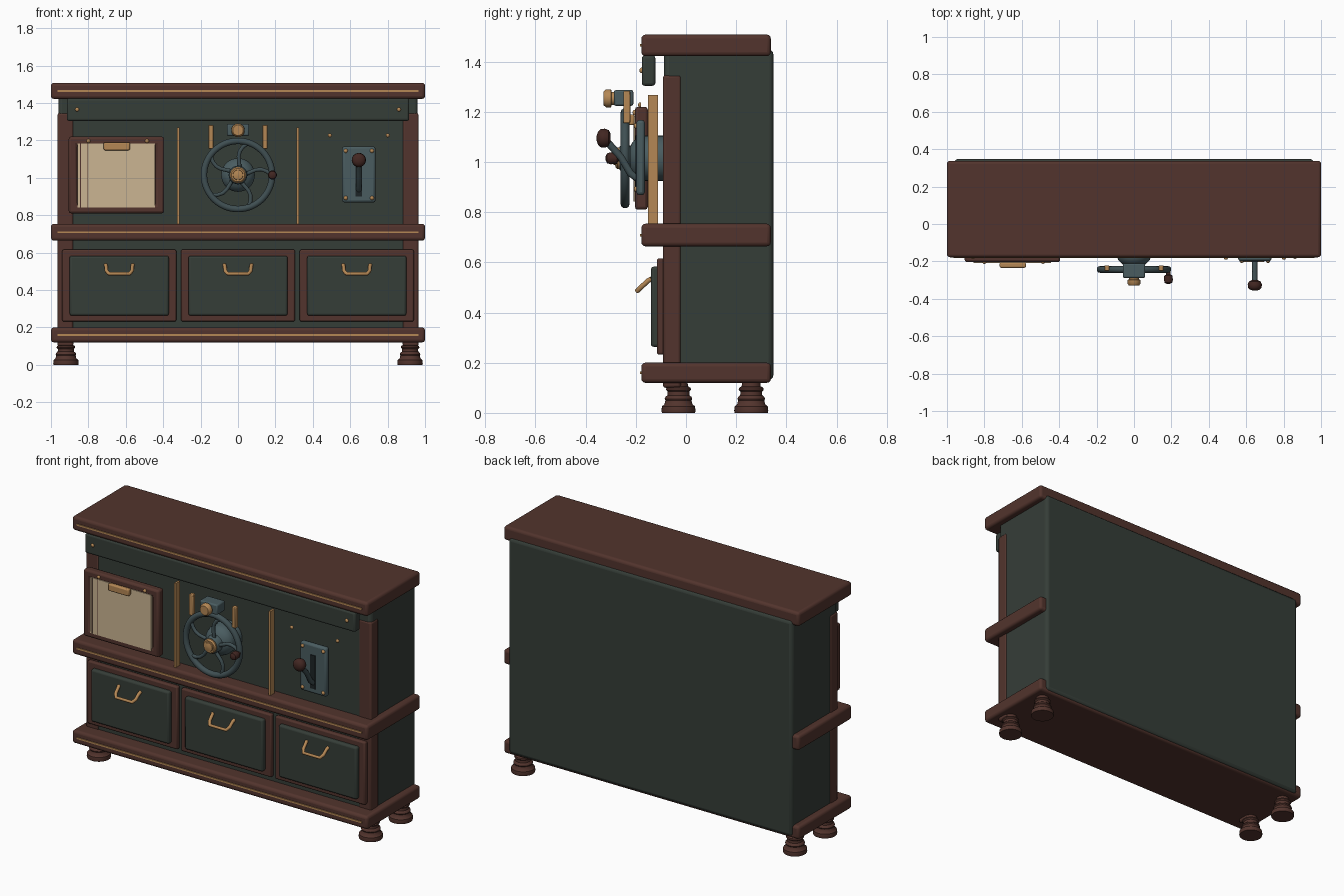
import bpy, bmesh, math
from mathutils import Vector

old = bpy.data.objects.get("Cube")
if old:
    bpy.data.objects.remove(old)


def material(name, r, g, b):
    m = bpy.data.materials.new(name)
    m.use_nodes = True
    m.diffuse_color = (r, g, b, 1)
    m.node_tree.nodes["Principled BSDF"].inputs["Base Color"].default_value = (r, g, b, 1)
    return m


WOOD = material("dark red wood", .085, .034, .026)
KNOB = material("knob brown", .055, .02, .016)
GREEN = material("dark green paint", .036, .047, .039)
STEEL = material("blue grey steel", .068, .108, .118)
RIM = material("dark steel", .05, .078, .085)
BRASS = material("brass", .46, .245, .09)
PAPER = material("cream paper", .60, .46, .29)
SLOT = material("slot black", .012, .017, .019)


def finish(bm, name, mat, bevel=0, segments=2):
    bmesh.ops.recalc_face_normals(bm, faces=bm.faces)
    me = bpy.data.meshes.new(name)
    bm.to_mesh(me)
    bm.free()
    me.materials.append(mat)
    ob = bpy.data.objects.new(name, me)
    bpy.context.collection.objects.link(ob)
    if bevel:
        mod = ob.modifiers.new("Bevel", 'BEVEL')
        mod.width, mod.segments = bevel, segments
    bpy.ops.object.select_all(action='DESELECT')
    bpy.context.view_layer.objects.active = ob
    ob.select_set(True)
    bpy.ops.object.shade_smooth_by_angle(angle=math.radians(40))
    return ob


def box(name, x, y, z, mat, bevel=0, segments=2):
    """Box from (min, max) spans."""
    bm = bmesh.new()
    bmesh.ops.create_cube(bm, size=1)
    for v in bm.verts:
        v.co = [s[0] if c < 0 else s[1] for c, s in zip(v.co, (x, y, z))]
    return finish(bm, name, mat, bevel, segments)


def turned(name, loc, profile, mat, axis='z', sides=32):
    """Lathe (radius, distance) pairs round z, or round an axis pointing to the front."""
    bm = bmesh.new()
    rings = []
    for r, h in profile:
        ring = []
        for i in range(sides):
            a = math.tau * i / sides
            u, w = r * math.cos(a), r * math.sin(a)
            ring.append(bm.verts.new(Vector(loc) + Vector((u, w, h) if axis == 'z' else (u, -h, w))))
        rings.append(ring)
    for a, b in zip(rings, rings[1:]):
        for i in range(sides):
            j = (i + 1) % sides
            bm.faces.new((a[i], a[j], b[j], b[i]))
    bm.faces.new(rings[0])
    bm.faces.new(rings[-1])
    return finish(bm, name, mat)


def tube(name, points, radius, mat, cyclic=False):
    """Round bar along a path, converted to a mesh."""
    cu = bpy.data.curves.new(name, 'CURVE')
    cu.dimensions = '3D'
    cu.bevel_depth, cu.bevel_resolution, cu.use_fill_caps = radius, 3, True
    sp = cu.splines.new('POLY')
    sp.points.add(len(points) - 1)
    for p, co in zip(sp.points, points):
        p.co = (*co, 1)
    sp.use_cyclic_u = cyclic
    tmp = bpy.data.objects.new(name, cu)
    bpy.context.collection.objects.link(tmp)
    bm = bmesh.new()
    bm.from_mesh(tmp.to_mesh())
    tmp.to_mesh_clear()
    bpy.data.objects.remove(tmp)
    return finish(bm, name, mat)


def frame(name, x, y, z, rim, mat, bevel):
    """Rectangular picture frame, open in the middle."""
    bm = bmesh.new()
    loops = []
    for d in (0, rim):
        for depth in y:
            loops.append([bm.verts.new((a, depth, b)) for a, b in (
                (x[0] + d, z[0] + d), (x[1] - d, z[0] + d), (x[1] - d, z[1] - d), (x[0] + d, z[1] - d))])
    for p, q in ((0, 1), (1, 3), (3, 2), (2, 0)):
        for i in range(4):
            j = (i + 1) % 4
            bm.faces.new((loops[p][i], loops[p][j], loops[q][j], loops[q][i]))
    return finish(bm, name, mat, bevel)


def rivet(name, x, y, z, r=.011):
    turned(name, (x, y, z), [(r, 0), (r, .004), (r * .7, .009), (r * .2, .011)], BRASS, 'y', 12)


# Cabinet body, slabs and inlaid brass strips
box("cabinet_body", (-.96, .96), (-.088, .348), (.13, 1.45), GREEN, .02, 3)
for name, z0, z1 in (("base_slab", .12, .2), ("middle_slab", .664, .754), ("top_slab", 1.422, 1.508)):
    box(name, (-1, 1), (-.178, .338), (z0, z1), WOOD, .016, 3)
    mid = (z0 + z1) / 2
    box(name + "_inlay", (-.965, .965), (-.183, -.17), (mid - .005, mid + .005), BRASS)
box("frieze_board", (-.915, .915), (-.176, -.122), (1.304, 1.425), GREEN, .012, 3)

# Corner posts and turned feet
foot = [(.066, 0), (.068, .008), (.066, .026), (.056, .034), (.052, .05), (.055, .056),
        (.052, .064), (.044, .07), (.043, .085), (.05, .092), (.048, .1), (.038, .106), (.036, .125)]
for s, side in ((-1, "right"), (1, "left")):
    box(side + "_post", sorted((s * .88, s * .965)), (-.092, -.02), (.10, 1.346), WOOD, .01)
    for y, end in ((-.03, "front"), (.26, "back")):
        turned(f"{end}_{side}_foot", (s * .92, y, 0), foot, WOOD)
    rivet(side + "_frieze_rivet", s * .86, -.175, 1.365)
    box(side + "_divider", (s * .32 - .006, s * .32 + .006), (-.152, -.112), (.752, 1.268), BRASS)
    box(side + "_guide_bar", (s * .145 - .013, s * .145 + .013), (-.25, -.222), (1.155, 1.283), BRASS, .004)

# Three drawers with bail handles
for i, cx in enumerate((-.635, 0, .635)):
    tag = f"drawer_{i + 1}"
    frame(tag + "_frame", (cx - .305, cx + .305), (-.116, -.086), (.232, .616), .045, WOOD, .008)
    box(tag + "_panel", (cx - .265, cx + .265), (-.14, -.086), (.263, .583), GREEN, .012, 3)
    path = [(cx + s * a, y, z) for s, a, y, z in (
        (-1, .073, -.138, .535), (-1, .07, -.152, .526), (-1, .068, -.178, .502), (-1, .055, -.194, .487),
        (1, .055, -.194, .487), (1, .068, -.178, .502), (1, .07, -.152, .526), (1, .073, -.138, .535))]
    tube(tag + "_handle", path, .01, BRASS)

# Paper board with clip
frame("board_frame", (-.905, -.395), (-.204, -.152), (.81, 1.22), .045, WOOD, .012)
box("board_backing", (-.88, -.42), (-.19, -.155), (.83, 1.2), WOOD)
box("paper_stack", (-.857, -.444), (-.208, -.185), (.842, 1.184), PAPER)
for x in (-.842, -.805):
    box("paper_fold", (x - .0015, x + .0015), (-.2095, -.207), (.842, 1.184), WOOD)
box("paper_clip", (-.718, -.578), (-.234, -.206), (1.147, 1.19), BRASS, .007)
for x in (-.8, -.487):
    rivet("board_rivet", x, -.202, 1.197)

# Hand wheel: boss, rim, curved spokes, hub and grip
WZ, WY = 1.015, -.243
turned("wheel_boss", (0, -.085, WZ), [(.09, 0), (.09, .09), (.083, .11), (.062, .13), (.035, .142), (.03, .17)],
       STEEL, 'y')
ring = [(.182 * math.cos(t), WY, WZ + .182 * math.sin(t)) for t in (math.tau * i / 64 for i in range(64))]
tube("wheel_rim", ring, .018, RIM, True)
for k in range(5):
    a = math.tau * k / 5
    spoke = []
    for n in range(7):
        r = .02 + .16 * n / 6
        t = a + .28 * math.sin(math.pi * n / 6)
        spoke.append((r * math.cos(t), WY, WZ + r * math.sin(t)))
    tube("wheel_spoke", spoke, .011, RIM)
turned("wheel_hub", (0, -.2, WZ), [(.05, 0), (.05, .06), (.045, .066)], STEEL, 'y')
turned("wheel_hub_cap", (0, -.262, WZ), [(.043, 0), (.043, .012), (.036, .02), (.028, .02), (.026, .026), (.008, .03)],
       BRASS, 'y')
turned("wheel_grip", (.184, -.25, WZ), [(.012, 0), (.012, .02), (.022, .026), (.024, .05), (.02, .064), (.008, .07)],
       KNOB, 'y', 20)

# Latch block above the wheel
box("latch_block", (-.06, .06), (-.288, -.21), (1.224, 1.287), STEEL, .008)
turned("latch_knob", (0, -.286, 1.254), [(.026, 0), (.026, .01), (.036, .013), (.036, .032), (.028, .042)],
       BRASS, 'y', 24)

# Lever plate, slot and lever
LX = .646
box("lever_plate", (LX - .089, LX + .089), (-.198, -.164), (.868, 1.168), STEEL, .012)
box("lever_slot", (LX - .018, LX + .018), (-.202, -.195), (.9, 1.105), SLOT)
tube("lever_arm", [(LX, -.18, .925), (LX, -.222, .955), (LX, -.26, 1.02), (LX, -.318, 1.085)], .015, RIM)
turned("lever_knob", (LX, -.3, 1.095),
       [(.016, 0), (.032, .008), (.038, .024), (.036, .04), (.026, .051), (.01, .056)], KNOB, 'y', 24)
for sx in (-1, 1):
    for z in (.892, 1.144):
        rivet("plate_rivet", LX + sx * .07, -.197, z)
    rivet("panel_rivet", LX + sx * .155, -.18, 1.227)
